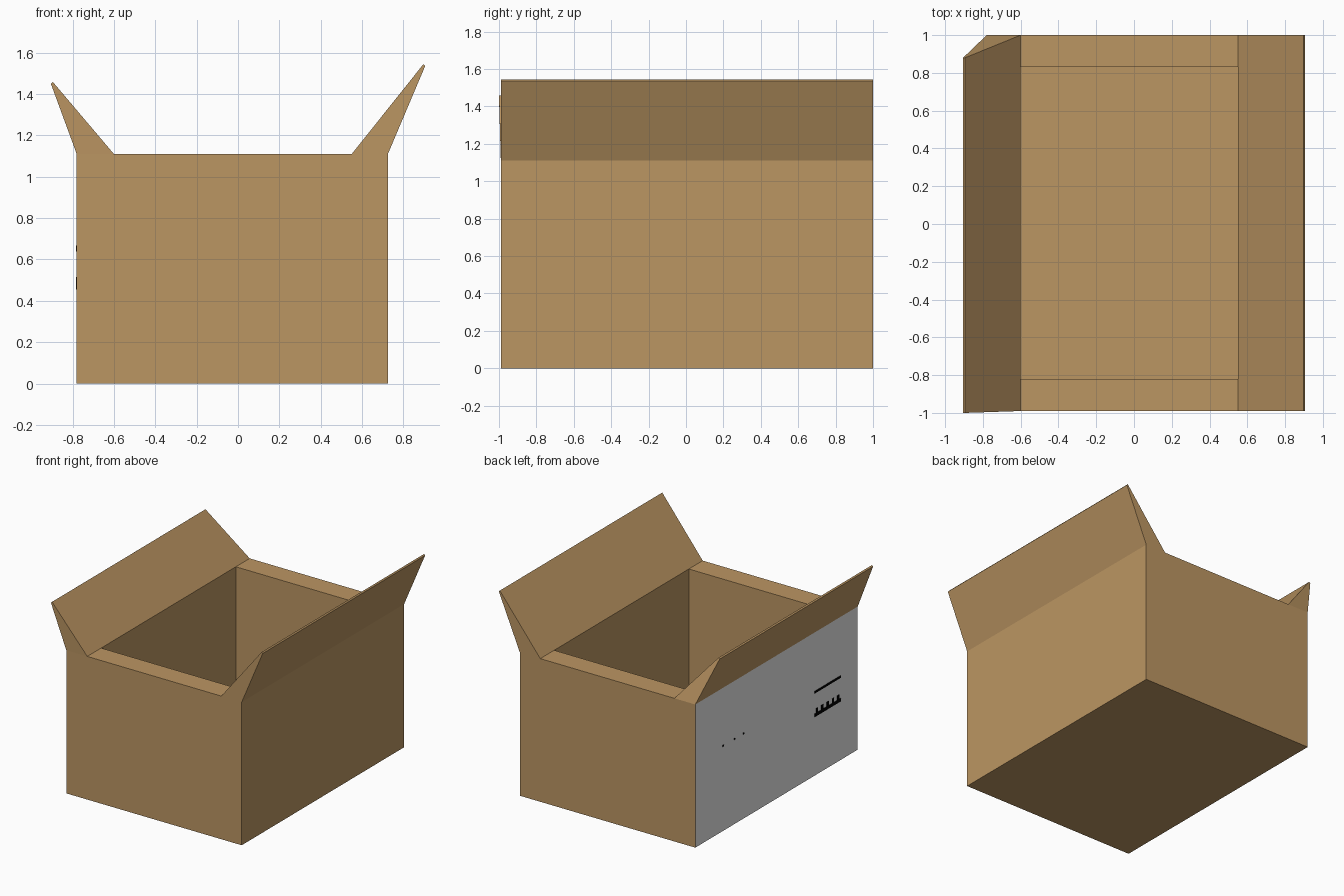
import bpy, bmesh

if "Cube" in bpy.data.objects:
    bpy.data.objects.remove(bpy.data.objects["Cube"])


def material(name, rgb):
    m = bpy.data.materials.new(name)
    m.diffuse_color = (*rgb, 1.0)
    m.use_nodes = True
    m.node_tree.nodes["Principled BSDF"].inputs["Base Color"].default_value = m.diffuse_color
    return m


cardboard = material("cardboard_brown", (0.50, 0.303, 0.123))
panel_grey = material("panel_grey", (0.8, 0.8, 0.8))
print_black = material("print_black", (0.0, 0.0, 0.0))


def finish(name, bm, mats):
    bmesh.ops.recalc_face_normals(bm, faces=bm.faces)
    mesh = bpy.data.meshes.new(name)
    bm.to_mesh(mesh)
    bm.free()
    for m in mats:
        mesh.materials.append(m)
    bpy.context.collection.objects.link(bpy.data.objects.new(name, mesh))


# Main dimensions: outer wall, inner wall, inner wall, outer wall
X = (-0.78, -0.60, 0.55, 0.725)
Y = (-0.99, -0.82, 0.83, 1.0)
RIM, FLOOR = 1.11, 0.10

# Open carton: one closed shell with thick walls and raised side flaps
bm = bmesh.new()
cache = {}


def v(x, y, z):
    if (x, y, z) not in cache:
        cache[x, y, z] = bm.verts.new((x, y, z))
    return cache[x, y, z]


def face(*pts, mat=0):
    f = bm.faces.new([v(*p) for p in pts])
    f.material_index = mat


# underside and front/back walls
face(*[(x, y, 0) for x, y in ((X[0], Y[0]), (X[0], Y[3]), (X[3], Y[3]), (X[3], Y[0]))])
for y in (Y[0], Y[3]):
    face((X[0], y, 0), (X[3], y, 0), *[(x, y, RIM) for x in reversed(X)])
# side walls; the left one is the grey printed panel
for x, mat in ((X[0], 1), (X[3], 0)):
    face((x, Y[0], 0), (x, Y[3], 0), (x, Y[3], RIM), (x, Y[0], RIM), mat=mat)
# front and back rims
for a, b in ((0, 1), (2, 3)):
    face((X[1], Y[a], RIM), (X[2], Y[a], RIM), (X[2], Y[b], RIM), (X[1], Y[b], RIM))
# inside walls and floor
ring = [(X[1], Y[1]), (X[2], Y[1]), (X[2], Y[2]), (X[1], Y[2])]
for (ax, ay), (bx, by) in zip(ring, ring[1:] + ring[:1]):
    face((ax, ay, RIM), (bx, by, RIM), (bx, by, FLOOR), (ax, ay, FLOOR))
face(*[(x, y, FLOOR) for x, y in ring])


# tapering flaps rising from the two long rims
def flap(xo, xi, tip_out, tip_in, y0, y1):
    (ox, oz), (ix, iz) = tip_out, tip_in
    face((xo, Y[0], RIM), (xo, Y[3], RIM), (ox, y1, oz), (ox, y0, oz))
    face(*[(xi, y, RIM) for y in Y], (ix, y1, iz), (ix, y0, iz))
    face((ox, y0, oz), (ox, y1, oz), (ix, y1, iz), (ix, y0, iz))
    for yb, yt in ((Y[0], y0), (Y[3], y1)):
        face((xo, yb, RIM), (xi, yb, RIM), (ix, yt, iz), (ox, yt, oz))


flap(X[0], X[1], (-0.905, 1.45), (-0.895, 1.458), -1.0, 0.88)
flap(X[3], X[2], (0.905, 1.535), (0.897, 1.545), Y[0], Y[3])
finish("open_carton", bm, [cardboard, panel_grey])

# Black printed marks on the left panel, as very thin plates
bm = bmesh.new()


def plate(y0, y1, z0, z1):
    vs = bmesh.ops.create_cube(bm, size=1)["verts"]
    bmesh.ops.scale(bm, verts=vs, vec=(0.004, y1 - y0, z1 - z0))
    bmesh.ops.translate(bm, verts=vs, vec=(X[0] - 0.001, (y0 + y1) / 2, (z0 + z1) / 2))


plate(-0.78, -0.46, 0.638, 0.655)          # upper stripe
plate(-0.78, -0.46, 0.455, 0.480)          # lower stripe
for i in range(5):                         # teeth on the lower stripe
    y = -0.75 + i * 0.065
    plate(y - 0.012, y + 0.012, 0.480, 0.515)
for y in (0.41, 0.52, 0.66):               # small specks
    plate(y - 0.006, y + 0.006, 0.655, 0.667)
finish("printed_marks", bm, [print_black])
